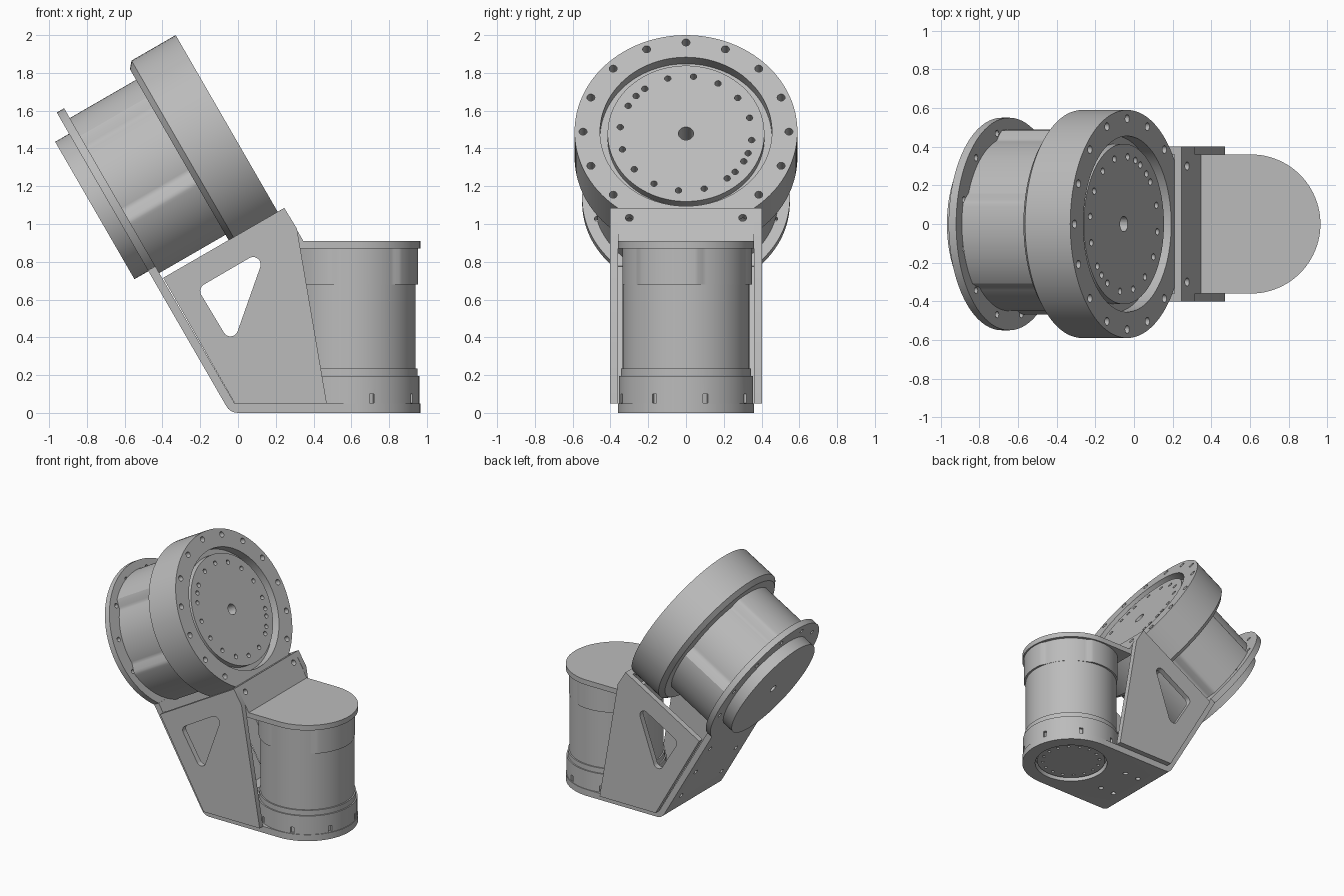
import bpy, bmesh
from math import sin, cos, pi, radians
from mathutils import Matrix, Vector

if "Cube" in bpy.data.objects:
    bpy.data.objects.remove(bpy.data.objects["Cube"], do_unlink=True)

# One plain metal colour
metal = bpy.data.materials.new("grey_metal")
metal.use_nodes = True
metal.diffuse_color = (0.5, 0.5, 0.5, 1)
metal.node_tree.nodes["Principled BSDF"].inputs["Base Color"].default_value = (0.5, 0.5, 0.5, 1)


def frame(x, y, z, origin):
    m = Matrix((x, y, z)).transposed().to_4x4()
    m.translation = Vector(origin)
    return m


# Working frames: tilted drum (local z is its axis), side profiles, upright motor
S, C = sin(pi / 6), cos(pi / 6)
DRUM = frame((0, 1, 0), (-S, 0, C), (C, 0, S), (-0.035, 0, 1.489))
SIDE = frame((1, 0, 0), (0, 0, 1), (0, -1, 0), (0, 0, 0))
MOTOR = Matrix.Translation((0.605, 0, 0))


def finish(name, bm, matrix):
    bmesh.ops.recalc_face_normals(bm, faces=bm.faces)
    bm.transform(matrix)
    mesh = bpy.data.meshes.new(name)
    bm.to_mesh(mesh)
    bm.free()
    mesh.materials.append(metal)
    ob = bpy.data.objects.new(name, mesh)
    bpy.context.collection.objects.link(ob)
    return ob


def lathe(name, profile, matrix, steps=96):
    bm = bmesh.new()
    vs = [bm.verts.new((r, 0, z)) for r, z in profile]
    edges = [bm.edges.new(p) for p in zip(vs, vs[1:])]
    bmesh.ops.spin(bm, geom=vs + edges, cent=(0, 0, 0), axis=(0, 0, 1),
                   angle=2 * pi, steps=steps)
    bmesh.ops.remove_doubles(bm, verts=bm.verts, dist=1e-4)
    return finish(name, bm, matrix)


def add_prism(bm, outline, low, high):
    face = bm.faces.new([bm.verts.new((x, y, low)) for x, y in outline])
    top = bmesh.ops.extrude_face_region(bm, geom=[face])["geom"]
    bmesh.ops.translate(bm, vec=(0, 0, high - low),
                        verts=[v for v in top if isinstance(v, bmesh.types.BMVert)])


def prism(name, outline, matrix, low, high):
    bm = bmesh.new()
    add_prism(bm, outline, low, high)
    return finish(name, bm, matrix)


def arc(radius, start, end, count, cx=0, cy=0):
    angles = [radians(start + (end - start) * i / count) for i in range(count + 1)]
    return [(cx + radius * cos(a), cy + radius * sin(a)) for a in angles]


def ring(radius, count, offset=0):
    return arc(radius, offset, offset + 360, count)[:-1]


def lobed(high, low, centre):
    # Three raised lobes alternating with three shallow channels
    points = []
    for i in range(240):
        a = 2 * pi * i / 240
        k = min(1, max(0, 0.5 + 2.5 * cos(3 * (a - radians(centre)))))
        r = low + (high - low) * k
        points.append((r * cos(a), r * sin(a)))
    return points


def cut(ob, outlines, matrix, low, high):
    bm = bmesh.new()
    for outline in outlines:
        add_prism(bm, outline, low, high)
    tool = finish("cutter", bm, matrix)
    tool.hide_render = True
    mod = ob.modifiers.new("cut", "BOOLEAN")
    mod.operation, mod.solver, mod.object = "DIFFERENCE", "EXACT", tool
    bpy.context.view_layer.objects.active = ob
    bpy.ops.object.modifier_apply(modifier=mod.name)
    bpy.data.objects.remove(tool, do_unlink=True)


def holes(ob, centres, radius, matrix, low, high):
    cut(ob, [arc(radius, 0, 345, 23, x, y) for x, y in centres], matrix, low, high)


# Tilted drum: front flange with grooved output disc and bolt holes
flange = lathe("drum_flange", [(0, -0.02), (0.415, -0.02), (0.415, -0.07), (0.455, -0.07),
                               (0.455, 0), (0.59, 0), (0.59, -0.27), (0.555, -0.3),
                               (0, -0.3)], DRUM)
disc_bolts = ring(0.35, 16, 16) + [arc(0.35, a, a, 1)[0] for a in (139, -20, -42)]
holes(flange, disc_bolts, 0.017, DRUM, -0.08, 0.05)
holes(flange, [p for p in ring(0.545, 16) if p[1] > -0.45], 0.021, DRUM, -0.08, 0.05)
holes(flange, [(0, 0)], 0.04, DRUM, -0.15, 0.05)
prism("drum_body", lobed(0.49, 0.45, 103), DRUM, -0.705, -0.3)

# Drum rear plate and cap
rear_plate = prism("rear_plate", arc(0.55, -49.1, 229.1, 80), DRUM, -0.75, -0.705)
holes(rear_plate, [p for p in ring(0.485, 12, 15) if p[1] > -0.3], 0.017, DRUM, -0.8, -0.65)
rear_cap = lathe("rear_cap", [(0, -0.75), (0.42, -0.75), (0.42, -0.835), (0, -0.835)], DRUM)
holes(rear_cap, [(0, 0)], 0.03, DRUM, -0.9, -0.78)

# Bent plate joining the drum's rear to the motor's base
bend = [(0, 0), (-0.02, 0.003), (-0.036, 0.009), (-0.051, 0.021), (-0.062, 0.036)]
bent_plate = prism("bent_plate", [(0.605, 0.05), (0.605, 0)] + bend +
                   [(-0.4765, 0.754), (-0.4375, 0.776), (-0.018, 0.05)], SIDE, -0.36, 0.36)
holes(bent_plate, [(x, y) for x in (-0.25, 0.25) for y in (-0.6, -0.85, -1.1)],
      0.018, DRUM, -0.8, -0.66)
holes(bent_plate, [(x, y) for x in (0.08, 0.2) for y in (-0.14, 0.14)],
      0.018, Matrix(), -0.05, 0.1)
base_end = prism("base_end", arc(0.36, -90, 90, 48), MOTOR, 0, 0.05)
for part in (bent_plate, base_end):
    cut(part, [ring(0.265, 64)], MOTOR, -0.05, 0.1)

# Side walls with rounded triangular windows
wall = [(-0.017, 0.05), (0.47, 0.05), (0.312, 0.975), (0.245, 1.085), (-0.396, 0.715)]
window = (arc(0.04, -20, 120, 10, 0.08, 0.785) + arc(0.04, 120, 211, 8, -0.16, 0.645)
          + arc(0.04, 211, 340, 10, -0.04, 0.445))
for name, low in (("right_wall", 0.36), ("left_wall", -0.402)):
    side = prism(name, wall, SIDE, low, low + 0.042)
    cut(side, [window], SIDE, low - 0.1, low + 0.1)

# Upper bent plate bolted to the flange and covering the motor
top_plate = prism("top_plate", [(0.21, 1.065), (0.245, 1.085), (0.346, 0.91), (0.605, 0.91),
                                (0.605, 0.87), (0.3225, 0.87)], SIDE, -0.36, 0.36)
holes(top_plate, [(-0.3, -0.55), (0.3, -0.55)], 0.021, DRUM, -0.05, 0.1)
prism("top_plate_end", arc(0.36, -90, 90, 48), MOTOR, 0.87, 0.91)

# Upright motor: base ring with slots, body and lobed collar
motor = lathe("motor", [(0, 0.02), (0.25, 0.02), (0.25, 0.05), (0.355, 0.05), (0.355, 0.195),
                        (0.345, 0.195), (0.345, 0.235), (0.335, 0.235), (0.335, 0.87),
                        (0, 0.87)], MOTOR)
holes(motor, ring(0.21, 16), 0.011, MOTOR, -0.05, 0.045)
slot = [(0.335, -0.013), (0.4, -0.013), (0.4, 0.013), (0.335, 0.013)]
slots = []
for i in range(8):
    a = radians(17 + 45 * i)
    slots.append([(x * cos(a) - y * sin(a), x * sin(a) + y * cos(a)) for x, y in slot])
cut(motor, slots, MOTOR, 0.053, 0.1)
prism("motor_collar", lobed(0.349, 0.337, -17), MOTOR, 0.68, 0.87)

# Smooth round surfaces, keep edges sharp
bpy.ops.object.select_all(action="DESELECT")
for ob in bpy.context.collection.objects:
    if ob.type == "MESH" and ob.data.materials and ob.data.materials[0] == metal:
        ob.select_set(True)
        bpy.context.view_layer.objects.active = ob
bpy.ops.object.shade_smooth_by_angle(angle=radians(30))
